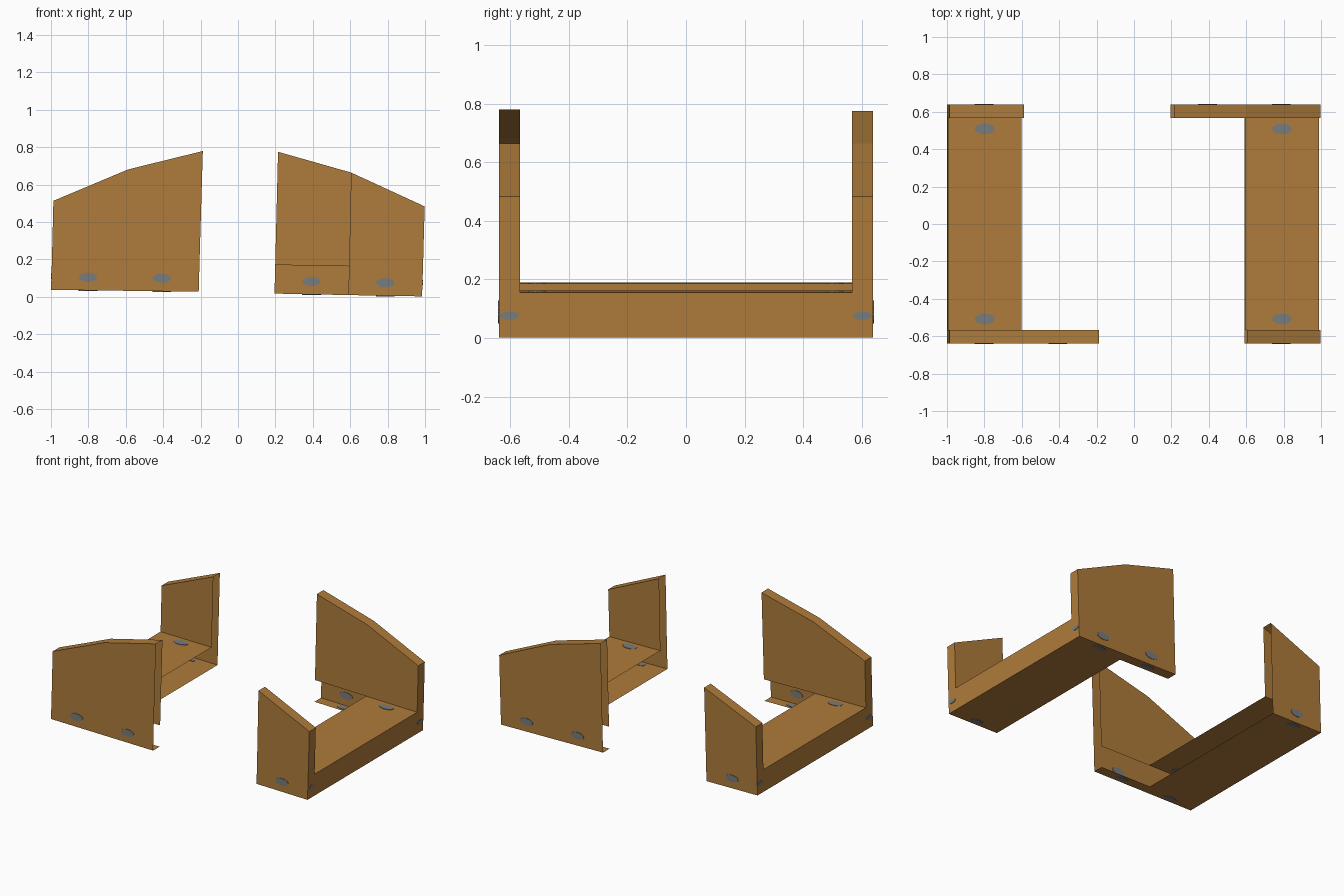
import bpy, bmesh, math
from mathutils import Vector

if "Cube" in bpy.data.objects:
    bpy.data.objects.remove(bpy.data.objects["Cube"])


def material(name, rgb):
    m = bpy.data.materials.new(name)
    m.diffuse_color = (*rgb, 1)
    m.use_nodes = True
    m.node_tree.nodes["Principled BSDF"].inputs["Base Color"].default_value = m.diffuse_color
    return m


wood = material("brown wood", (0.43, 0.2, 0.043))
steel = material("grey bolt", (0.19, 0.2, 0.205))
OUT, INN = 0.638, 0.566


def finish(bm, name, mat):
    me = bpy.data.meshes.new(name)
    bm.to_mesh(me)
    bm.free()
    me.materials.append(mat)
    ob = bpy.data.objects.new(name, me)
    bpy.context.collection.objects.link(ob)


def trough_half(name, cols, long_side):
    """Hollow shell, open at the broken ends. cols = end, middle and broken
    columns, each with (x, z) at the bottom, floor top and wall top."""
    bm = bmesh.new()

    def quad(*pts):
        bm.faces.new([bm.verts.new(p) for p in pts])

    def strip(a, b, y0, y1):
        quad((a[0], y0, a[1]), (b[0], y0, b[1]), (b[0], y1, b[1]), (a[0], y1, a[1]))

    def panel(a, b, c, d, y):
        quad(*[(p[0], y, p[1]) for p in (a, b, c, d)])

    e, m, _ = cols
    # walls: outer skin, inner skin, bottom, sloping top
    for s in (-1, 1):
        spans = 2 if s == long_side else 1
        for i in range(spans):
            p, q = cols[i], cols[i + 1]
            for k in range(2):
                panel(p[k], q[k], q[k + 1], p[k + 1], s * OUT)
            panel(p[1], q[1], q[2], p[2], s * INN)
            strip(p[0], q[0], s * INN, s * OUT)
            strip(p[2], q[2], s * INN, s * OUT)
        for k in range(2):
            strip(e[k], e[k + 1], s * INN, s * OUT)
    # floor: underside, top and closed end
    strip(e[0], m[0], -INN, INN)
    strip(e[1], m[1], -INN, INN)
    strip(e[0], e[1], -INN, INN)
    bmesh.ops.remove_doubles(bm, verts=bm.verts, dist=1e-4)
    bmesh.ops.recalc_face_normals(bm, faces=bm.faces)
    bm.normal_update()
    low = min(bm.faces, key=lambda f: f.calc_center_median().z)
    if low.normal.z > 0:
        bmesh.ops.reverse_faces(bm, faces=bm.faces)
    finish(bm, name, wood)


def bolts(name, cols, long_side):
    """Thin oval plates showing on both sides of each skin."""
    bm = bmesh.new()
    e, m, b = cols

    def oval(c, u, v):
        c, u, v = Vector(c), Vector(u), Vector(v)
        n = u.cross(v).normalized() * 0.003
        rings = [[bm.verts.new(c + u * math.cos(t * math.tau / 12) + v * math.sin(t * math.tau / 12) + n * k)
                  for t in range(12)] for k in (-1, 1)]
        bm.faces.new(rings[0][::-1])
        bm.faces.new(rings[1])
        for i in range(12):
            j = (i + 1) % 12
            bm.faces.new((rings[0][i], rings[0][j], rings[1][j], rings[1][i]))

    def mid(p, q):
        return (p[0] + q[0]) / 2, (p[1] + q[1]) / 2

    for s in (-1, 1):
        for p, q in [(e, m), (m, b)][:2 if s == long_side else 1]:
            x, z = mid(p[0], q[0])
            oval((x, s * OUT, z + 0.069), (0.05, 0, 0), (0, 0, 0.025))   # wall
            oval((x, s * 0.602, z), (0.05, 0, 0), (0, 0.02, 0))          # underside
        x, z = mid(e[1], m[1])
        oval((x, s * 0.508, z), (0.053, 0, 0), (0, 0.029, 0))            # floor
        x, z = mid(e[0], e[1])
        oval((x, s * 0.602, z - 0.003), (0, 0.033, 0), (0, 0, 0.014))    # end
    finish(bm, name, steel)


left = [[(-1.0, 0.037), (-0.995, 0.189), (-0.987, 0.513)],
        [(-0.605, 0.032), (-0.601, 0.184), (-0.587, 0.681)],
        [(-0.21, 0.027), (-0.206, 0.177), (-0.188, 0.779)]]
right = [[(0.984, 0.002), (0.989, 0.156), (0.998, 0.483)],
         [(0.59, 0.009), (0.594, 0.163), (0.605, 0.664)],
         [(0.195, 0.017), (0.199, 0.17), (0.214, 0.775)]]

for side, cols, s in (("left", left, -1), ("right", right, 1)):
    trough_half(side + "_trough_half", cols, s)
    bolts(side + "_bolts", cols, s)
